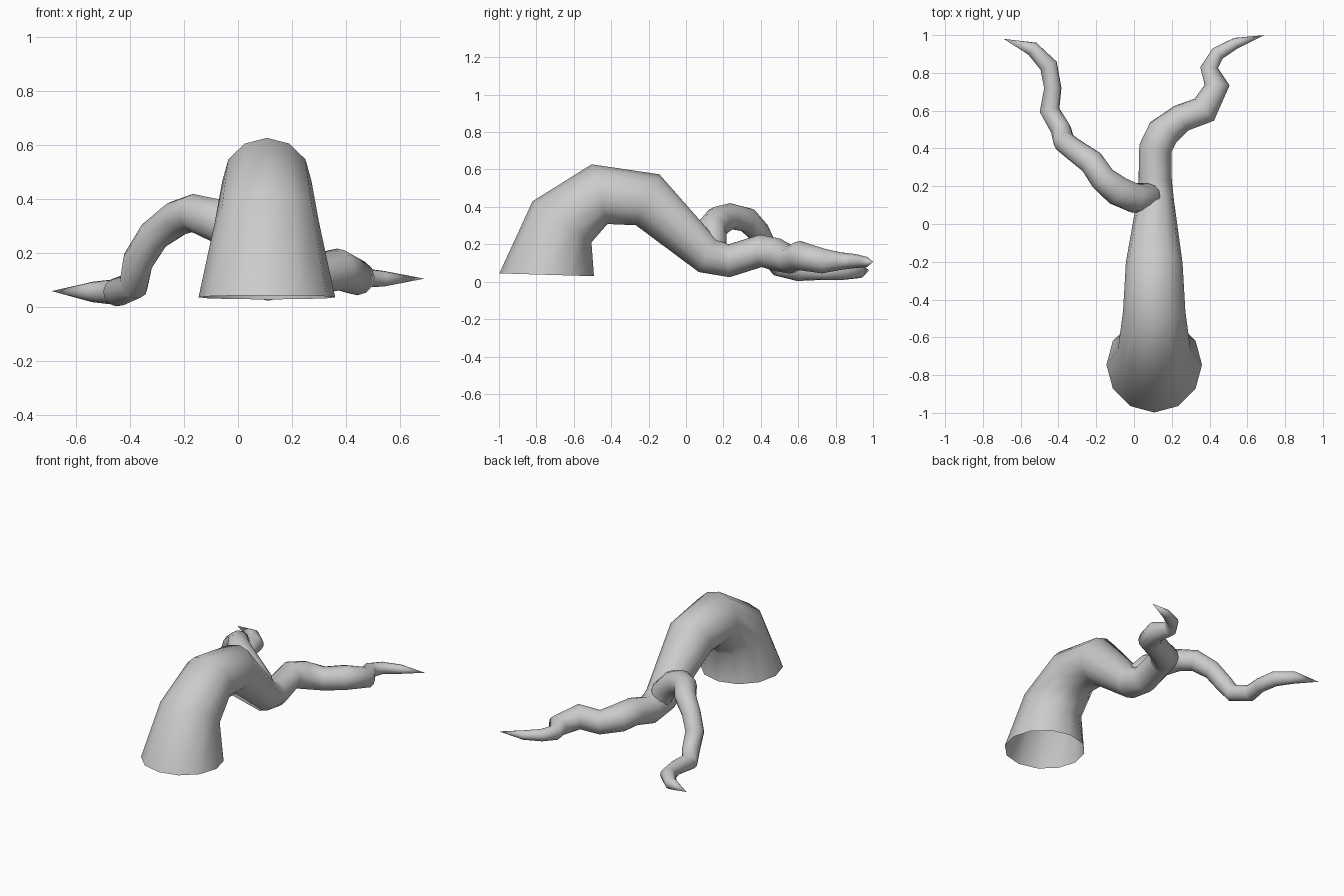
import bpy, bmesh, math
from mathutils import Vector


def root_tube(name, path, tip, sides, start_dir):
    """Tapered tube along (x, y, z, radius) points, open at the start, pointed at the tip."""
    pts = [Vector(p[:3]) for p in path] + [Vector(tip)]
    bm = bmesh.new()
    side = Vector((1, 0, 0)) if abs(start_dir[0]) < 0.5 else Vector((0, 1, 0))
    rings = []
    for i, p in enumerate(path):
        # each ring lies on the bisecting plane of its neighbours
        if i == 0:
            t = Vector(start_dir).normalized()
        else:
            t = ((pts[i] - pts[i - 1]).normalized() + (pts[i + 1] - pts[i]).normalized()).normalized()
        side = (side - t * side.dot(t)).normalized()
        up = t.cross(side)
        rings.append([bm.verts.new(pts[i] + p[3] * (side * math.cos(a) + up * math.sin(a)))
                      for a in (2 * math.pi * k / sides for k in range(sides))])
    for a, b in zip(rings, rings[1:]):
        for k in range(sides):
            n = (k + 1) % sides
            bm.faces.new((a[k], a[n], b[n], b[k]))
    end = bm.verts.new(tip)
    for k in range(sides):
        bm.faces.new((rings[-1][k], rings[-1][(k + 1) % sides], end))
    for f in bm.faces:
        f.smooth = True
    mesh = bpy.data.meshes.new(name)
    bm.to_mesh(mesh)
    bm.free()
    ob = bpy.data.objects.new(name, mesh)
    bpy.context.collection.objects.link(ob)
    return ob


# Thick main root: rises, arches over and wanders along the ground
root_tube("main_root", [
    (0.107, -0.745, 0.037, 0.253),
    (0.107, -0.663, 0.320, 0.192),
    (0.107, -0.462, 0.468, 0.165),
    (0.107, -0.205, 0.438, 0.150),
    (0.113, 0.115, 0.140, 0.100),
    (0.112, 0.230, 0.112, 0.088),
    (0.113, 0.400, 0.165, 0.087),
    (0.155, 0.485, 0.145, 0.088),
    (0.250, 0.560, 0.118, 0.075),
    (0.372, 0.605, 0.140, 0.078),
    (0.440, 0.735, 0.110, 0.066),
    (0.398, 0.828, 0.110, 0.047),
    (0.443, 0.903, 0.110, 0.038),
    (0.540, 0.958, 0.106, 0.029),
], (0.69, 1.0, 0.106), 12, (0, 0.03, 1))

# Thin side root: loops up out of the main root and down to the ground
root_tube("side_root", [
    (0.090, 0.145, 0.140, 0.065),
    (0.070, 0.142, 0.215, 0.075),
    (0.000, 0.138, 0.285, 0.080),
    (-0.085, 0.175, 0.325, 0.080),
    (-0.165, 0.240, 0.350, 0.070),
    (-0.225, 0.328, 0.330, 0.067),
    (-0.312, 0.390, 0.265, 0.060),
    (-0.370, 0.435, 0.172, 0.058),
    (-0.387, 0.500, 0.080, 0.055),
    (-0.447, 0.602, 0.056, 0.053),
    (-0.430, 0.720, 0.055, 0.046),
    (-0.452, 0.838, 0.057, 0.048),
    (-0.538, 0.928, 0.057, 0.038),
], (-0.69, 0.98, 0.06), 12, (-0.2, 0, 1))
